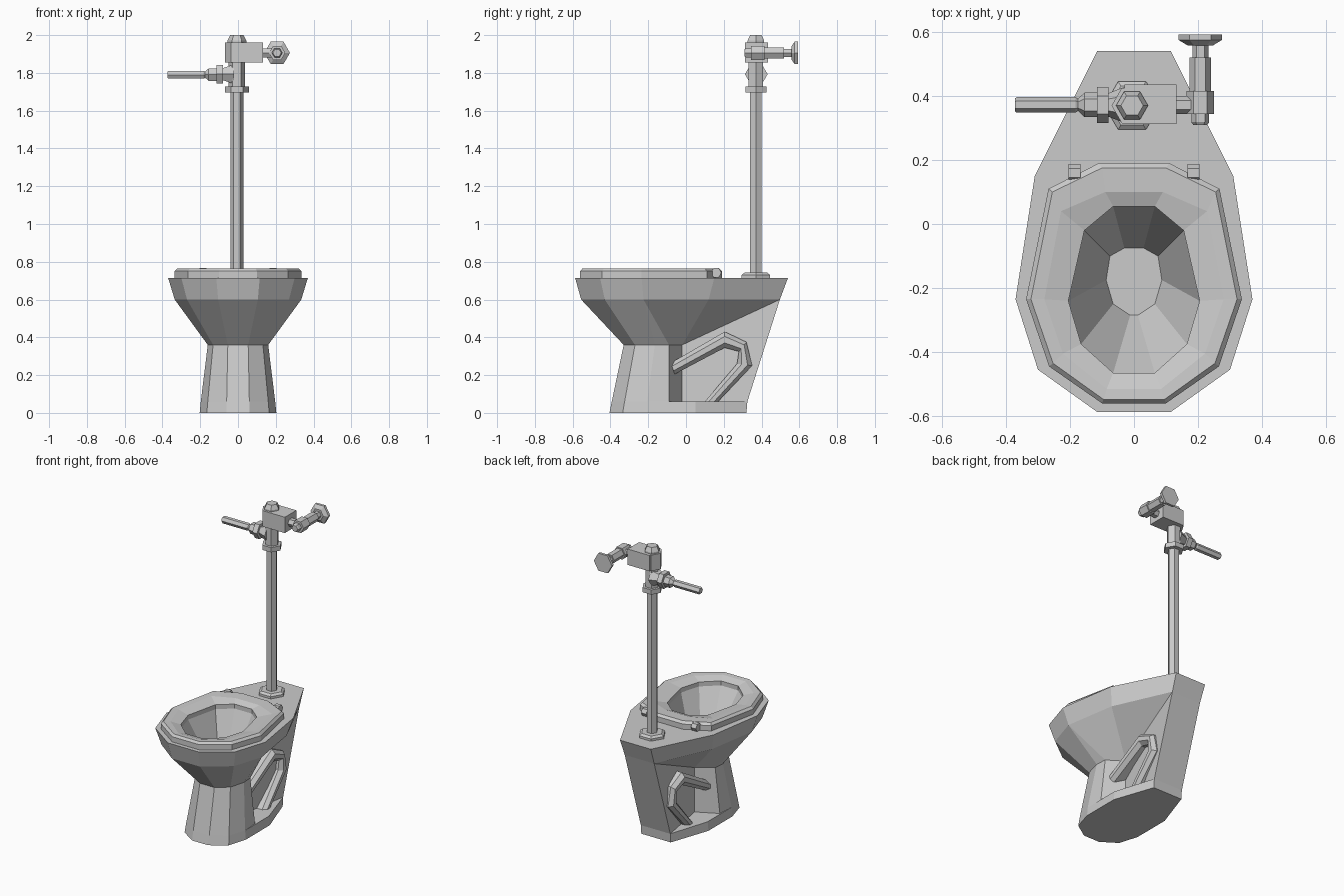
import bpy, bmesh
from math import cos, sin, tau

cube = bpy.data.objects.get("Cube")
if cube:
    bpy.data.objects.remove(cube, do_unlink=True)

grey = bpy.data.materials.new("light_grey")
grey.use_nodes = True
grey.diffuse_color = (0.6, 0.6, 0.6, 1)
grey.node_tree.nodes["Principled BSDF"].inputs["Base Color"].default_value = (0.6, 0.6, 0.6, 1)


def loft(name, rings, closed=False):
    """Skin a stack of equal rings; cap the ends, or join last to first."""
    bm = bmesh.new()
    loops = [[bm.verts.new(p) for p in ring] for ring in rings]
    pairs = list(zip(loops, loops[1:]))
    if closed:
        pairs.append((loops[-1], loops[0]))
    else:
        bm.faces.new(loops[0])
        bm.faces.new(loops[-1])
    n = len(loops[0])
    for a, b in pairs:
        for i in range(n):
            j = (i + 1) % n
            bm.faces.new((a[i], a[j], b[j], b[i]))
    bmesh.ops.remove_doubles(bm, verts=bm.verts, dist=0.0005)
    bmesh.ops.recalc_face_normals(bm, faces=bm.faces)
    mesh = bpy.data.meshes.new(name)
    bm.to_mesh(mesh)
    bm.free()
    mesh.materials.append(grey)
    obj = bpy.data.objects.new(name, mesh)
    bpy.context.collection.objects.link(obj)
    return obj


def ring(half, z):
    """Mirror a back-to-front half outline; z is one height or one per point."""
    zs = z if isinstance(z, list) else [z] * len(half)
    right = [(x, y, h) for (x, y), h in zip(half, zs)]
    return right + [(-x, y, h) for x, y, h in reversed(right)]


def doubled(half):
    """Repeat the widest point, so a five-point outline meets a six-point one."""
    return half[:3] + half[2:]


def turned(name, axis, centre, steps):
    """Six-sided turned part from (position along axis, radius) steps."""
    rings = []
    for t, r in steps:
        pts = []
        for k in range(6):
            u, v = r * cos(tau * k / 6), r * sin(tau * k / 6)
            if axis == "z":
                pts.append((centre[0] + u, centre[1] + v, t))
            elif axis == "x":
                pts.append((t, centre[0] + u, centre[1] + v))
            else:
                pts.append((centre[0] + u, t, centre[1] + v))
        rings.append(pts)
    return loft(name, rings)


def box(name, x0, x1, y0, y1, z0, z1):
    return loft(name, [[(x0, y0, z), (x1, y0, z), (x1, y1, z), (x0, y1, z)] for z in (z0, z1)])


# Foot plate
foot = [(.11, .32), (.203, .05), (.203, -.206), (.165, -.335), (.06, -.405)]
foot_top = [(.11, .325), (.197, .05), (.197, -.206), (.16, -.325), (.06, -.393)]
loft("foot_plate", [ring(foot, 0), ring(foot_top, .06)])

# Pedestal, bowl and hollow in one skin
column = [(.11, .325), (.05, -.02), (.19, -.09), (.197, -.206), (.16, -.325), (.06, -.393)]
neck = [(.11, .497), (.05, -.02), (.155, -.09), (.16, -.165), (.132, -.27), (.054, -.33)]
belly = [(.11, .497), (.28, .12), (.335, -.225), (.27, -.43), (.105, -.555)]
rim = [(.115, .54), (.31, .15), (.37, -.235), (.3, -.455), (.115, -.587)]
hole = [(.065, .055), (.155, -.02), (.205, -.24), (.165, -.375), (.065, -.465)]
drain = [(.03, -.075), (.075, -.1), (.087, -.175), (.065, -.25), (.012, -.285)]
loft("bowl", [ring(column, .06), ring(neck, [.6] + [.36] * 5), ring(doubled(belly), .6),
              ring(doubled(rim), .715), ring(doubled(hole), .715), ring(doubled(drain), .42)])

# Seat ring with a chamfered edge and sloping inner face
seat_out = [(.11, .19), (.267, .11), (.337, -.235), (.265, -.445), (.1, -.56)]
seat_top = [(.1, .175), (.255, .1), (.322, -.235), (.253, -.435), (.095, -.548)]
seat_mid = [(.09, .1), (.228, .04), (.28, -.235), (.222, -.405), (.085, -.515)]
loft("seat", [ring(seat_out, .715), ring(seat_out, .75), ring(seat_top, .765),
              ring(seat_mid, .762), ring(hole, .745), ring(hole, .715)], closed=True)

# Seat hinges and side trapways, mirrored
outer = [(-.08, .265), (.205, .43), (.32, .375), (.35, .25), (.17, .06)]
inner = [(-.06, .205), (.205, .345), (.28, .325), (.27, .26), (.1, .06)]
for side, s in (("left", 1), ("right", -1)):
    turned(f"{side}_hinge", "x", (.16, .742), [(s * .167, .028), (s * .205, .028)])
    sections = []
    for (oy, oz), (iy, iz) in zip(outer, inner):
        ty, tz = (iy - oy) * .3, (iz - oz) * .3
        sections.append([(s * .04, oy, oz), (s * .11, oy, oz), (s * .135, oy + ty, oz + tz),
                         (s * .135, iy - ty, iz - tz), (s * .11, iy, iz), (s * .04, iy, iz)])
    loft(f"{side}_trapway", sections)

# Supply pipe, flange and collar
PIPE = (-.006, .37)
turned("pipe_flange", "z", PIPE, [(.715, .087), (.73, .087), (.742, .07)])
turned("supply_pipe", "z", PIPE, [(.72, .035), (1.71, .035)])
turned("pipe_collar", "z", PIPE, [(1.695, .064), (1.727, .064)])

# Flush valve body
turned("valve_column", "z", PIPE, [(1.72, .044), (1.87, .044)])
turned("valve_head", "z", PIPE, [(1.855, .064), (1.962, .064)])
box("valve_box", -.03, .132, .312, .435, 1.855, 1.962)
turned("valve_cap", "z", PIPE, [(1.96, .05), (1.972, .05), (2.0, .035)])

# Flush handle
turned("handle_socket", "x", (.372, 1.793), [(-.02, .06), (-.085, .035)])
turned("handle_large_nut", "x", (.372, 1.793), [(-.08, .056), (-.115, .056)])
turned("handle_small_nut", "x", (.372, 1.791), [(-.11, .038), (-.155, .038), (-.18, .014)])
turned("flush_handle", "x", (.372, 1.79), [(-.17, .016), (-.182, .024), (-.367, .024), (-.372, .02)])

# Stop valve and wall mount
STOP = (.207, 1.906)
turned("stop_neck", "x", (.372, 1.906), [(.125, .028), (.2, .028)])
turned("stop_body", "y", STOP, [(.343, .043), (.415, .043)])
turned("stop_screw", "y", STOP, [(.31, .022), (.318, .028), (.35, .028)])
turned("stop_pipe", "y", STOP, [(.41, .034), (.52, .034), (.52, .025), (.565, .025)])
turned("wall_flange", "y", STOP, [(.558, .04), (.575, .068), (.592, .068)])
